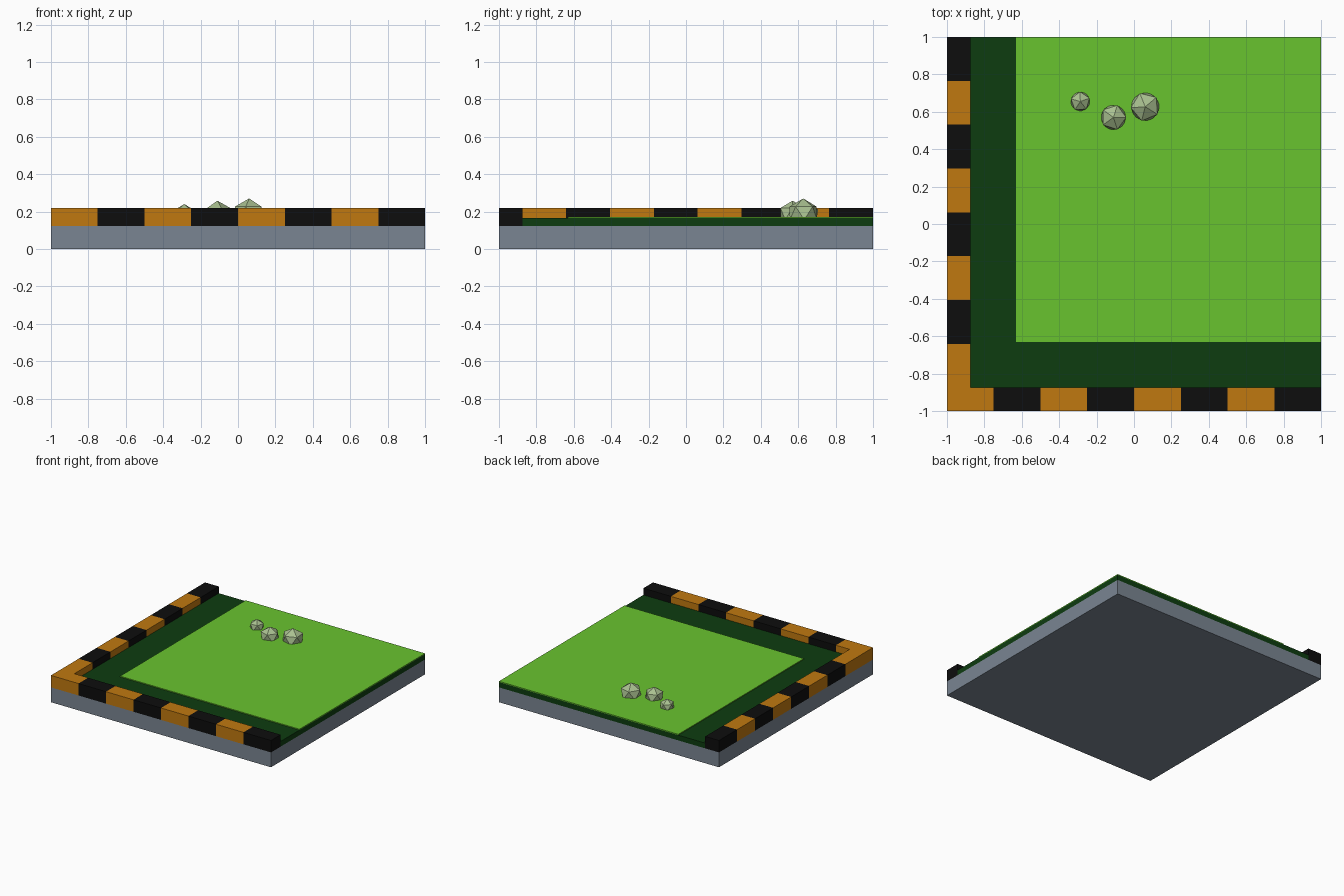
import bpy
import math

if "Cube" in bpy.data.objects:
    bpy.data.objects.remove(bpy.data.objects["Cube"])


def mat(name, rgb):
    m = bpy.data.materials.new(name)
    m.diffuse_color = (*rgb, 1)
    m.use_nodes = True
    m.node_tree.nodes["Principled BSDF"].inputs["Base Color"].default_value = m.diffuse_color
    return m


STONE = mat("slate_grey", (0.195, 0.235, 0.287))
ORANGE = mat("orange", (0.53, 0.19, 0.005))
BLACK = mat("black", (0.004, 0.004, 0.004))
DARK = mat("dark_green", (0.004, 0.045, 0.005))
LIGHT = mat("light_green", (0.141, 0.55, 0.028))
ROCK = mat("pale_rock", (0.40, 0.53, 0.28))


def box(name, lo, hi, m):
    bpy.ops.mesh.primitive_cube_add(size=1)
    o = bpy.context.object
    o.name = name
    for v in o.data.vertices:
        v.co = [hi[i] if v.co[i] > 0 else lo[i] for i in range(3)]
    o.data.materials.append(m)
    return o


BASE, CURB, GRASS, LAWN = 0.122, 0.22, 0.165, 0.172
IN = -0.875  # inner edge of the curb

# Slab and two layers of grass
box("base_slab", (-1, -1, 0), (1, 1, BASE), STONE)
box("grass_border", (IN, IN, BASE), (1, 1, GRASS), DARK)
box("lawn", (-0.63, -0.63, GRASS), (1, 1, LAWN), LIGHT)

# Striped curb: eight blocks along the front, eight along the left
side = (1 - IN) / 8
for i in range(8):
    m = BLACK if i % 2 else ORANGE
    x = -1 + 0.25 * i
    box(f"front_curb_{i}", (x, -1, BASE), (x + 0.25, IN, CURB), m)
    y = IN + side * i
    box(f"left_curb_{i}", (-1, y, BASE), (IN, y + side, CURB), m)

# Faceted rocks half sunk in the lawn: x, y, radius, top height, turn
for i, (x, y, r, top, turn) in enumerate([
        (-0.287, 0.655, 0.058, 0.24, 20),
        (-0.11, 0.57, 0.076, 0.258, 0),
        (0.06, 0.627, 0.086, 0.27, 40)]):
    h = r * 0.92
    bpy.ops.mesh.primitive_ico_sphere_add(
        subdivisions=1, radius=r, location=(x, y, top - h),
        rotation=(0, 0, math.radians(turn)))
    o = bpy.context.object
    o.name = f"rock_{i}"
    o.scale.z = 0.92
    o.data.materials.append(ROCK)
